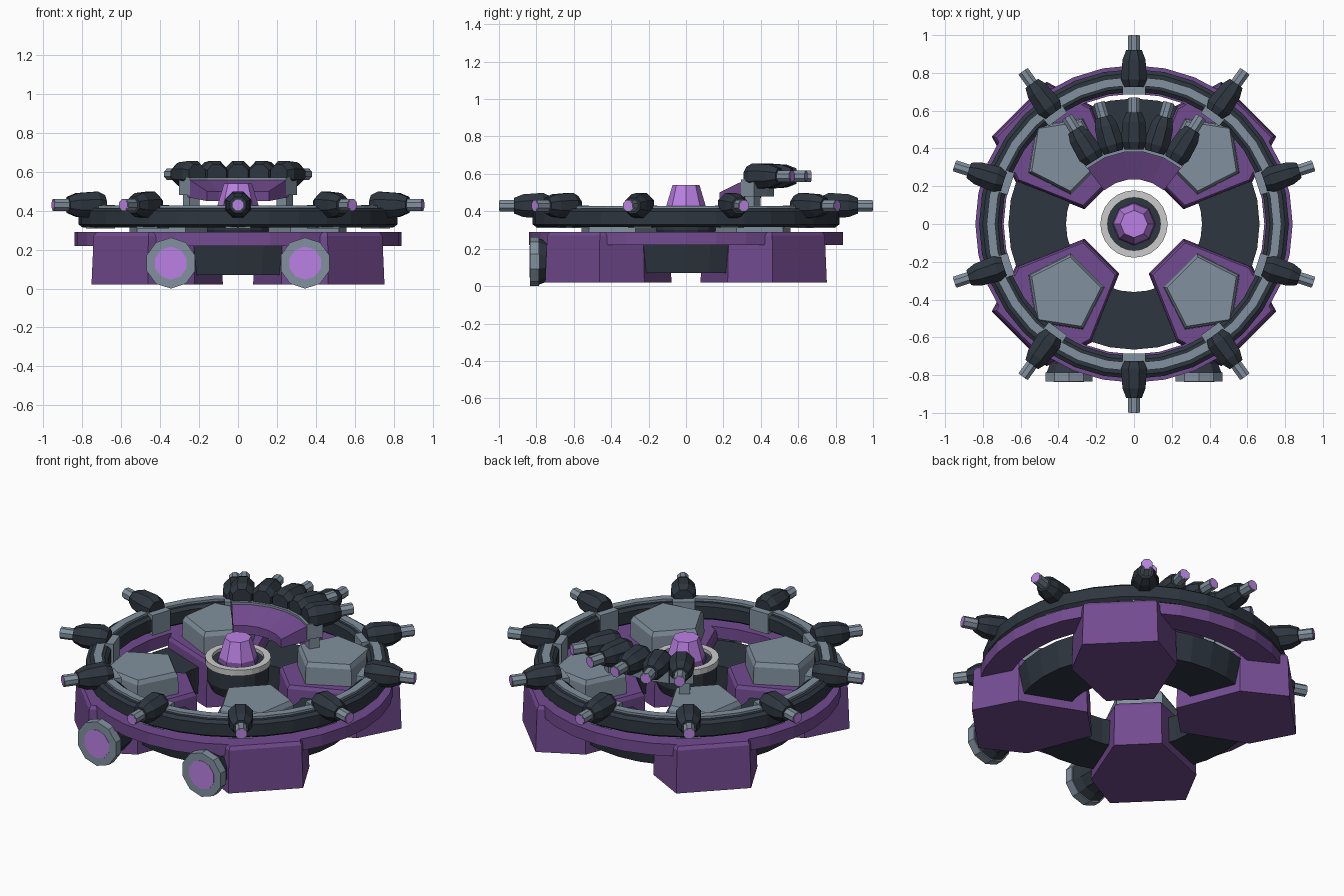
import bpy, bmesh
from math import sin, cos, pi, radians
from mathutils import Vector, Matrix

if "Cube" in bpy.data.objects:
    bpy.data.objects.remove(bpy.data.objects["Cube"])


def material(name, rgb):
    m = bpy.data.materials.new(name)
    m.diffuse_color = (*rgb, 1)
    m.use_nodes = True
    m.node_tree.nodes["Principled BSDF"].inputs["Base Color"].default_value = m.diffuse_color
    return m


PURPLE = material("purple", (0.17, 0.07, 0.28))
DARK = material("dark", (0.027, 0.037, 0.05))
STEEL = material("steel", (0.22, 0.28, 0.34))
GLOW = material("glow", (0.5, 0.22, 0.78))
PALE = material("pale", (0.55, 0.57, 0.55))


def loft(name, loops, mat, matrix=Matrix(), closed=False):
    """Skin a series of equal-length point loops; cap the ends unless closed."""
    bm = bmesh.new()
    rows = [[bm.verts.new(matrix @ Vector(p)) for p in loop] for loop in loops]
    n = len(rows[0])
    pairs = list(zip(rows, rows[1:])) + ([(rows[-1], rows[0])] if closed else [])
    for a, b in pairs:
        for i in range(n):
            j = (i + 1) % n
            bm.faces.new((a[i], a[j], b[j], b[i]))
    if not closed:
        bm.faces.new(rows[0][::-1])
        bm.faces.new(rows[-1])
    bmesh.ops.recalc_face_normals(bm, faces=bm.faces)
    mesh = bpy.data.meshes.new(name)
    bm.to_mesh(mesh)
    bm.free()
    mesh.materials.append(mat)
    ob = bpy.data.objects.new(name, mesh)
    bpy.context.collection.objects.link(ob)
    return ob


def circle(r, z, n, phase=0.0):
    return [(r * cos(phase + 2 * pi * i / n), r * sin(phase + 2 * pi * i / n), z)
            for i in range(n)]


def ring(name, profile, mat, n=32):
    """Hollow ring from a closed (radius, z) section."""
    return loft(name, [circle(r, z, n) for r, z in profile], mat, closed=True)


def rod(name, stations, mat, matrix, n=8):
    """Turned shape along local x from (x, radius) stations."""
    loops = [[(x, p[0], p[1]) for p in circle(r, 0, n, pi / n)] for x, r in stations]
    return loft(name, loops, mat, matrix)


def block(name, a, b, mat, matrix):
    """Tapered block along local x; each end is (x, half width, z low, z high)."""
    loops = [[(x, -w, lo), (x, w, lo), (x, w, hi), (x, -w, hi)] for x, w, lo, hi in (a, b)]
    return loft(name, loops, mat, matrix)


def spin(deg, z=0.0):
    return Matrix.Rotation(radians(deg), 4, 'Z') @ Matrix.Translation((0, 0, z))


# Hull rings
ring("lower_hull_ring", [(0.69, 0.22), (0.84, 0.22), (0.84, 0.29), (0.69, 0.29)], PURPLE)
ring("inner_deck_ring", [(0.36, 0.07), (0.635, 0.07), (0.665, 0.225), (0.36, 0.225)], DARK)
ring("gun_ring", [(0.70, 0.33), (0.72, 0.315), (0.80, 0.315), (0.82, 0.33),
                  (0.82, 0.40), (0.80, 0.415), (0.72, 0.415), (0.70, 0.40)], DARK)
ring("gun_rail", [(0.735, 0.40), (0.78, 0.40), (0.78, 0.428), (0.735, 0.428)], STEEL)

# Four corner pods with pentagonal plates
half = [(0.24, 0.13), (0.60, 0.285), (0.86, 0.205)]
outline = half + [(x, -y) for x, y in reversed(half)]
for k in range(4):
    m = spin(45 + 90 * k)
    loops = []
    for s, z in ((1.0, 0.02), (0.97, 0.27), (0.93, 0.29)):
        loops.append([(0.55 + (x - 0.55) * s, y * s, z) for x, y in outline])
    loft("corner_pod", loops, PURPLE, m)
    mp = m @ Matrix.Translation((0.52, 0, 0))
    loft("pod_plate", [circle(0.215, 0.27, 5), circle(0.21, 0.39, 5), circle(0.195, 0.415, 5)],
         STEEL, mp)


# Gun: tapered housing, barrel and glowing muzzle
def gun(name, m, tip):
    rod(name + "_housing", [(tip - 0.275, 0.055), (tip - 0.235, 0.074), (tip - 0.13, 0.066),
                            (tip - 0.08, 0.045)], DARK, m)
    rod(name + "_barrel", [(tip - 0.1, 0.033), (tip - 0.002, 0.033)], STEEL, m)
    rod(name + "_muzzle", [(tip - 0.003, 0.027), (tip, 0.027)], GLOW, m)


# Ten guns around the ring, each on a bracket
for k in range(10):
    a = 90 + 36 * k
    gun("ring_gun", spin(a, 0.43), 1.0)
    block("gun_bracket", (0.685, 0.06, 0.31, 0.43), (0.80, 0.065, 0.31, 0.43), STEEL, spin(a))

# Raised rear fan of five guns
for k in range(-2, 3):
    a = 90 + 16 * k
    gun("fan_gun", spin(a, 0.588), 0.67)
    block("fan_bracket", (0.38, 0.055, 0.48, 0.57), (0.47, 0.064, 0.48, 0.57), STEEL, spin(a))
    block("fan_wedge", (0.235, 0.04, 0.45, 0.50), (0.40, 0.055, 0.47, 0.565), PURPLE, spin(a))
for a in (56, 124):
    block("fan_post", (0.40, 0.03, 0.40, 0.50), (0.46, 0.03, 0.40, 0.50), STEEL, spin(a))

# Central turret
loft("turret_base", [circle(0.145, 0.24, 16), circle(0.17, 0.30, 16), circle(0.17, 0.405, 16)], DARK)
ring("turret_collar", [(0.14, 0.39), (0.178, 0.39), (0.178, 0.425), (0.14, 0.425)], PALE, 24)
loft("turret_cone_base", [circle(0.115, 0.40, 8), circle(0.105, 0.43, 8)], PURPLE)
loft("turret_cone", [circle(0.105, 0.43, 8), circle(0.072, 0.54, 8)], GLOW)

# Front thrusters
for x in (-0.345, 0.345):
    m = Matrix.Translation((x, 0, 0.131)) @ Matrix.Rotation(-pi / 2, 4, 'Z')
    rod("thruster_body", [(0.60, 0.095), (0.74, 0.105), (0.79, 0.125)], DARK, m, 10)
    rod("thruster_disc", [(0.785, 0.131), (0.835, 0.131)], STEEL, m, 10)
    rod("thruster_glow", [(0.834, 0.085), (0.837, 0.085)], GLOW, m, 10)

# Stand the model on z = 0
low = min((o.matrix_world @ v.co).z for o in bpy.data.objects for v in o.data.vertices)
for o in bpy.data.objects:
    o.location.z -= low
